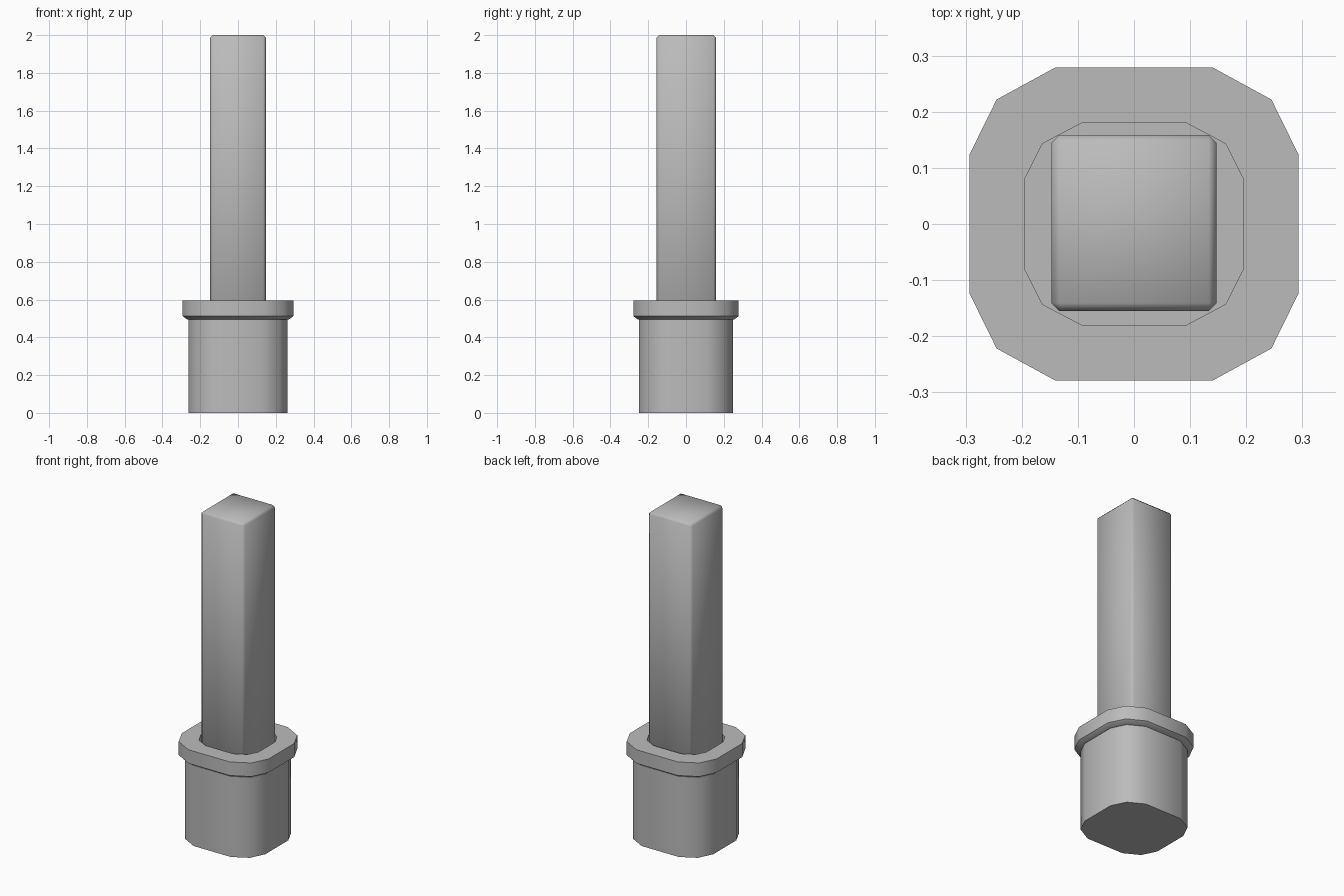
import bpy, bmesh, math

cube = bpy.data.objects.get("Cube")
if cube:
    bpy.data.objects.remove(cube, do_unlink=True)

grey = bpy.data.materials.new("plain grey")
grey.use_nodes = True
colour = (0.5, 0.5, 0.5, 1)
grey.diffuse_color = colour
grey.node_tree.nodes["Principled BSDF"].inputs["Base Color"].default_value = colour


def finish(name, bm, angle):
    bmesh.ops.recalc_face_normals(bm, faces=bm.faces)
    mesh = bpy.data.meshes.new(name)
    bm.to_mesh(mesh)
    bm.free()
    mesh.materials.append(grey)
    obj = bpy.data.objects.new(name, mesh)
    bpy.context.collection.objects.link(obj)
    bpy.ops.object.select_all(action='DESELECT')
    obj.select_set(True)
    bpy.context.view_layer.objects.active = obj
    bpy.ops.object.shade_smooth_by_angle(angle=math.radians(angle))
    return obj


def outline(half_x, half_y):
    # Twelve-sided rounded rectangle, counter-clockwise
    quarter = [(1, 0.445), (0.836, 0.795), (0.478, 1)]
    points = quarter + [(-x, y) for x, y in reversed(quarter)]
    points += [(-x, -y) for x, y in points]
    return [(x * half_x, y * half_y) for x, y in points]


# Holder: body, chamfered collar and recessed socket, bottom to inside floor
sections = [(0.262, 0.25, 0), (0.262, 0.25, 0.495), (0.27, 0.255, 0.495),
            (0.293, 0.279, 0.512), (0.293, 0.279, 0.595),
            (0.195, 0.18, 0.595), (0.195, 0.18, 0.49)]
bm = bmesh.new()
rings = [[bm.verts.new((x, y, z)) for x, y in outline(hx, hy)]
         for hx, hy, z in sections]
for low, high in zip(rings, rings[1:]):
    for i in range(len(low)):
        j = (i + 1) % len(low)
        bm.faces.new((low[i], low[j], high[j], high[i]))
bm.faces.new(rings[0])
bm.faces.new(rings[-1])
finish("holder", bm, 40)

# Post: tall softened block standing in the socket
bottom, top = 0.45, 2.0
bm = bmesh.new()
bmesh.ops.create_cube(bm, size=1)
bmesh.ops.scale(bm, vec=(0.294, 0.314, top - bottom), verts=bm.verts)
bmesh.ops.translate(bm, vec=(0, 0.002, (top + bottom) / 2), verts=bm.verts)
bmesh.ops.bevel(bm, geom=bm.edges[:], offset=0.014, segments=1,
                affect='EDGES', profile=0.5)
finish("post", bm, 60)
